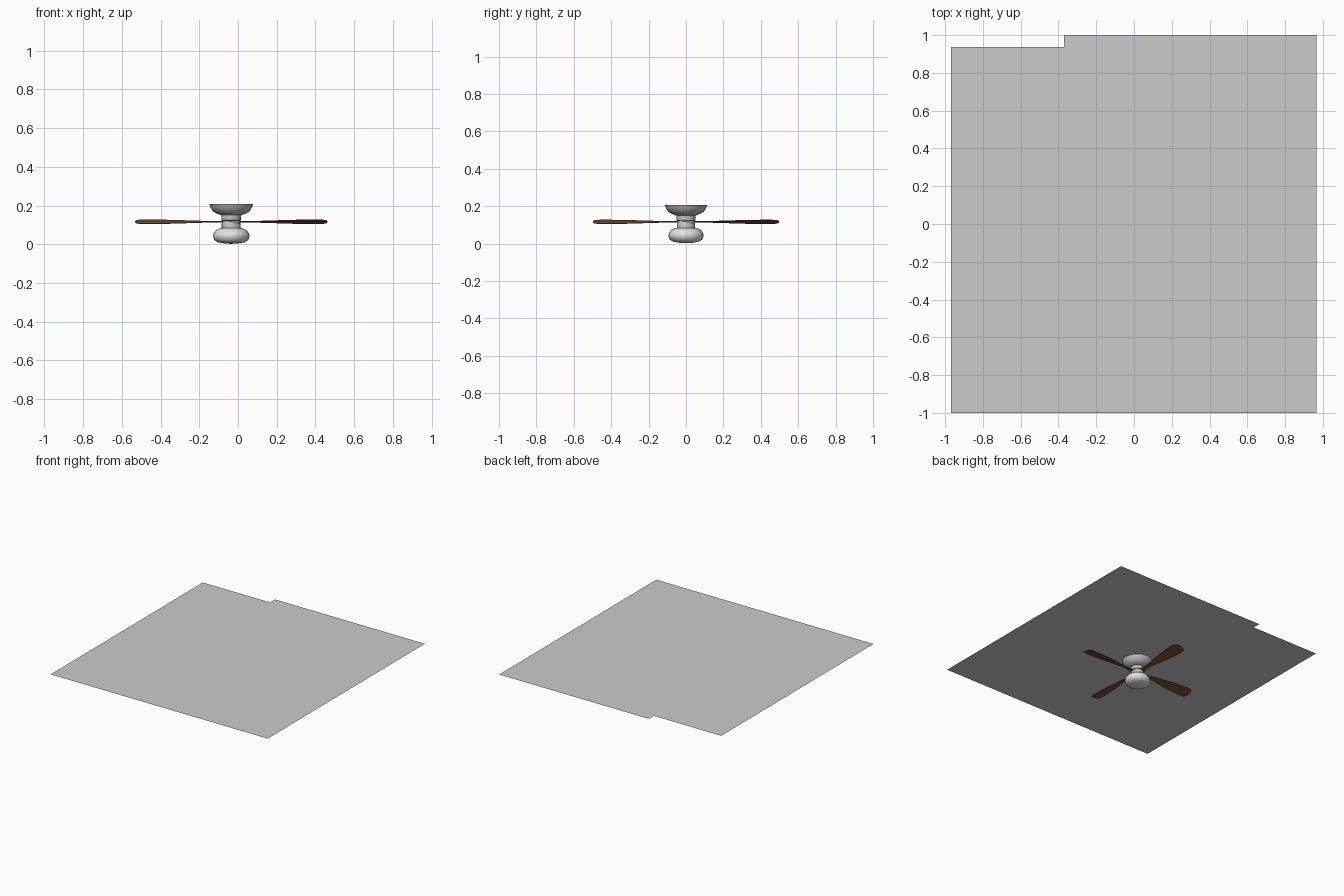
import bpy, bmesh, math
from mathutils import Matrix, Vector

if "Cube" in bpy.data.objects:
    bpy.data.objects.remove(bpy.data.objects["Cube"])

CX = -0.035      # fan axis
TOP = 0.208      # ceiling height


def material(name, rgb):
    m = bpy.data.materials.new(name)
    m.diffuse_color = (*rgb, 1)
    m.use_nodes = True
    m.node_tree.nodes["Principled BSDF"].inputs["Base Color"].default_value = m.diffuse_color
    return m


ceiling_mat = material("ceiling grey", (0.6, 0.6, 0.6))
metal_mat = material("housing grey", (0.52, 0.52, 0.52))
glass_mat = material("lamp white", (0.75, 0.75, 0.74))
wood_mat = material("blade brown", (0.19, 0.075, 0.03))


def finish(bm, name, mat, smooth=None):
    bmesh.ops.remove_doubles(bm, verts=bm.verts, dist=1e-5)
    mesh = bpy.data.meshes.new(name)
    bm.to_mesh(mesh)
    bm.free()
    mesh.materials.append(mat)
    ob = bpy.data.objects.new(name, mesh)
    bpy.context.collection.objects.link(ob)
    if smooth:
        bpy.ops.object.select_all(action='DESELECT')
        ob.select_set(True)
        bpy.context.view_layer.objects.active = ob
        bpy.ops.object.shade_smooth_by_angle(angle=math.radians(smooth))
    return ob


def lathe(name, profile, mat, sides=20):
    """Revolve (radius, height) points round the fan axis."""
    bm = bmesh.new()
    vs = [bm.verts.new((r, 0, z)) for r, z in profile]
    es = [bm.edges.new(p) for p in zip(vs, vs[1:])]
    bmesh.ops.spin(bm, geom=vs + es, cent=(0, 0, 0), axis=(0, 0, 1),
                   angle=math.tau, steps=sides)
    bmesh.ops.remove_doubles(bm, verts=bm.verts, dist=1e-5)
    bmesh.ops.recalc_face_normals(bm, faces=bm.faces)
    bmesh.ops.translate(bm, verts=bm.verts, vec=(CX, 0, 0))
    return finish(bm, name, mat, 45)


# Ceiling sheet with a notched back left edge
bm = bmesh.new()
outline = [(-0.97, -1), (0.965, -1), (0.965, 1), (-0.37, 1), (-0.37, 0.937), (-0.97, 0.937)]
bm.faces.new([bm.verts.new((x, y, TOP)) for x, y in outline])
finish(bm, "ceiling", ceiling_mat)

# Canopy, motor neck and lamp bowl
lathe("canopy", [(0.113, TOP - 0.001), (0.107, 0.19), (0.095, 0.17), (0.074, 0.158),
                 (0.053, 0.15), (0, 0.15)], metal_mat)
lathe("motor_neck", [(0.051, 0.151), (0.051, 0.124), (0.046, 0.12), (0.046, 0.112),
                     (0.049, 0.108), (0.049, 0.08)], metal_mat)
lathe("lamp_bowl", [(0, 0.083), (0.058, 0.083), (0.08, 0.072), (0.092, 0.056), (0.095, 0.043),
                    (0.088, 0.022), (0.07, 0.01), (0.035, 0.004), (0, 0.002)], glass_mat)

# Four pitched blades, widening outward to a chamfered tip
half = [(0.03, 0.012), (0.12, 0.014), (0.2, 0.026), (0.32, 0.043), (0.44, 0.05),
        (0.475, 0.046), (0.491, 0.033), (0.497, 0.015)]
pitch = Matrix.Rotation(math.radians(-12.5), 4, 'X')
for i, side in enumerate(("right", "back", "left", "front")):
    bm = bmesh.new()
    loop = [(x, -w) for x, w in half] + [(x, w) for x, w in reversed(half)]
    face = bm.faces.new([bm.verts.new((x, y, -0.001)) for x, y in loop])
    ext = bmesh.ops.extrude_face_region(bm, geom=[face])
    bmesh.ops.translate(bm, vec=(0, 0, 0.002),
                        verts=[g for g in ext["geom"] if isinstance(g, bmesh.types.BMVert)])
    bmesh.ops.recalc_face_normals(bm, faces=bm.faces)
    place = Matrix.Translation((CX, 0, 0.116)) @ Matrix.Rotation(i * math.pi / 2, 4, 'Z')
    bmesh.ops.transform(bm, matrix=place @ pitch, verts=bm.verts)
    finish(bm, side + "_blade", wood_mat)
